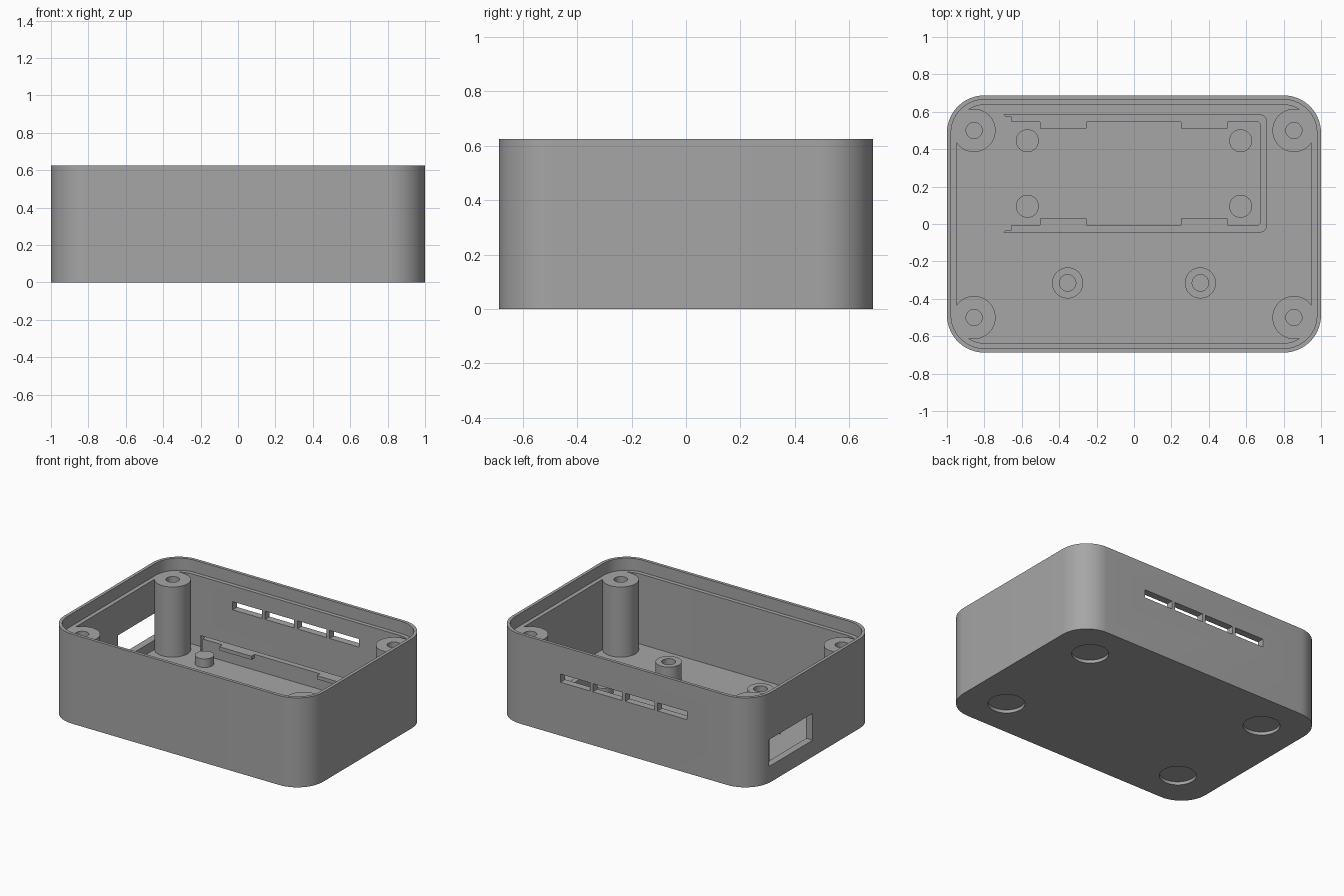
import bpy, bmesh, math

if "Cube" in bpy.data.objects:
    bpy.data.objects.remove(bpy.data.objects["Cube"])

mat = bpy.data.materials.new("plain grey")
mat.diffuse_color = (0.38, 0.38, 0.38, 1)
mat.use_nodes = True
mat.node_tree.nodes["Principled BSDF"].inputs["Base Color"].default_value = mat.diffuse_color


def finish(name, bm, smooth=True):
    bmesh.ops.recalc_face_normals(bm, faces=bm.faces)
    me = bpy.data.meshes.new(name)
    bm.to_mesh(me)
    bm.free()
    ob = bpy.data.objects.new(name, me)
    bpy.context.collection.objects.link(ob)
    me.materials.append(mat)
    if smooth:
        shade(ob)
    return ob


def shade(ob):
    bpy.ops.object.select_all(action='DESELECT')
    ob.select_set(True)
    bpy.context.view_layer.objects.active = ob
    bpy.ops.object.shade_smooth_by_angle(angle=math.radians(30))


def loft(bm, rings):
    """Skin a stack of equal point rings and cap both ends."""
    loops = [[bm.verts.new(p) for p in ring] for ring in rings]
    for a, b in zip(loops, loops[1:]):
        for i in range(len(a)):
            j = (i + 1) % len(a)
            bm.faces.new((a[i], a[j], b[j], b[i]))
    bm.faces.new(loops[0])
    bm.faces.new(loops[-1])


def rounded(inset, z, hx=1.0, hy=0.6875, r=0.2, n=14):
    pts = []
    for k, (sx, sy) in enumerate([(1, 1), (-1, 1), (-1, -1), (1, -1)]):
        for i in range(n + 1):
            a = math.pi / 2 * (k + i / n)
            pts.append((sx * (hx - r) + (r - inset) * math.cos(a),
                        sy * (hy - r) + (r - inset) * math.sin(a), z))
    return pts


def circle(x, y, r, z, n=48):
    return [(x + r * math.cos(2 * math.pi * i / n),
             y + r * math.sin(2 * math.pi * i / n), z) for i in range(n)]


def box(bm, x0, x1, y0, y1, z0, z1):
    loft(bm, [[(x0, y0, z), (x1, y0, z), (x1, y1, z), (x0, y1, z)] for z in (z0, z1)])


def pillar(name, x, y, r, top, hole=0, hole_z=0.06):
    bm = bmesh.new()
    rings = [circle(x, y, r, 0.045), circle(x, y, r, top)]
    if hole:
        rings += [circle(x, y, hole, top), circle(x, y, hole, hole_z)]
    loft(bm, rings)
    return finish(name, bm)


FLOOR, LEDGE, TOP = 0.05, 0.54, 0.625

# Case shell with a stepped rim
bm = bmesh.new()
loft(bm, [rounded(0, 0), rounded(0, TOP), rounded(0.022, TOP),
          rounded(0.022, LEDGE), rounded(0.05, LEDGE), rounded(0.05, FLOOR)])
shell = finish("case_shell", bm, smooth=False)

# Openings: vent slots, side port, round foot recesses
bm = bmesh.new()
for x in (-0.375, -0.125, 0.125, 0.375):
    box(bm, x - 0.113, x + 0.113, 0.6, 0.75, 0.373, 0.43)
box(bm, -1.1, -0.94, 0.03, 0.51, 0.115, 0.302)
for sx in (-1, 1):
    for sy in (-1, 1):
        loft(bm, [circle(sx * 0.708, sy * 0.412, 0.117, z) for z in (-0.05, 0.022)])
cutter = finish("opening_cutter", bm, smooth=False)
cutter.hide_render = True
mod = shell.modifiers.new("openings", 'BOOLEAN')
mod.operation = 'DIFFERENCE'
mod.solver = 'EXACT'
mod.object = cutter
bpy.context.view_layer.objects.active = shell
bpy.ops.object.modifier_apply(modifier=mod.name)
bpy.data.objects.remove(cutter)
shade(shell)

# Corner screw posts
for sx in (-1, 1):
    for sy in (-1, 1):
        pillar("screw_post", sx * 0.855, sy * 0.5, 0.115, LEDGE, 0.043, 0.1)

# Board pegs and short standoffs
for sx in (-1, 1):
    for y in (0.095, 0.445):
        pillar("board_peg", sx * 0.57, y, 0.061, 0.11)
    pillar("standoff", sx * 0.355, -0.315, 0.083, 0.17, 0.044)

# U-shaped board frame: half outline mirrored about its centre line
MID, RAIL = 0.27, 0.16
outer = [(-0.70, 0.315), (0.675, 0.315)]
outer = [outer[0]] + [(0.675 + 0.035 * math.sin(a), 0.28 + 0.035 * math.cos(a))
                      for a in [math.pi / 2 * i / 6 for i in range(7)]]
inner = [(0.675, 0.265), (0.665, 0.275), (-0.655, 0.275), (-0.655, 0.302), (-0.685, 0.302)]
outline = (outer + [(x, -y) for x, y in reversed(outer)]
           + [(x, -y) for x, y in reversed(inner)] + inner)
bm = bmesh.new()
loft(bm, [[(x, MID + y, z) for x, y in outline] for z in (0.045, RAIL)])
finish("board_frame", bm)

# Snap tabs along the frame
bm = bmesh.new()
for x in (-0.378, 0.376):
    for s in (-1, 1):
        ys = sorted((MID + s * 0.24, MID + s * 0.28))
        box(bm, x - 0.124, x + 0.124, ys[0], ys[1], 0.135, RAIL)
finish("snap_tabs", bm, smooth=False)
